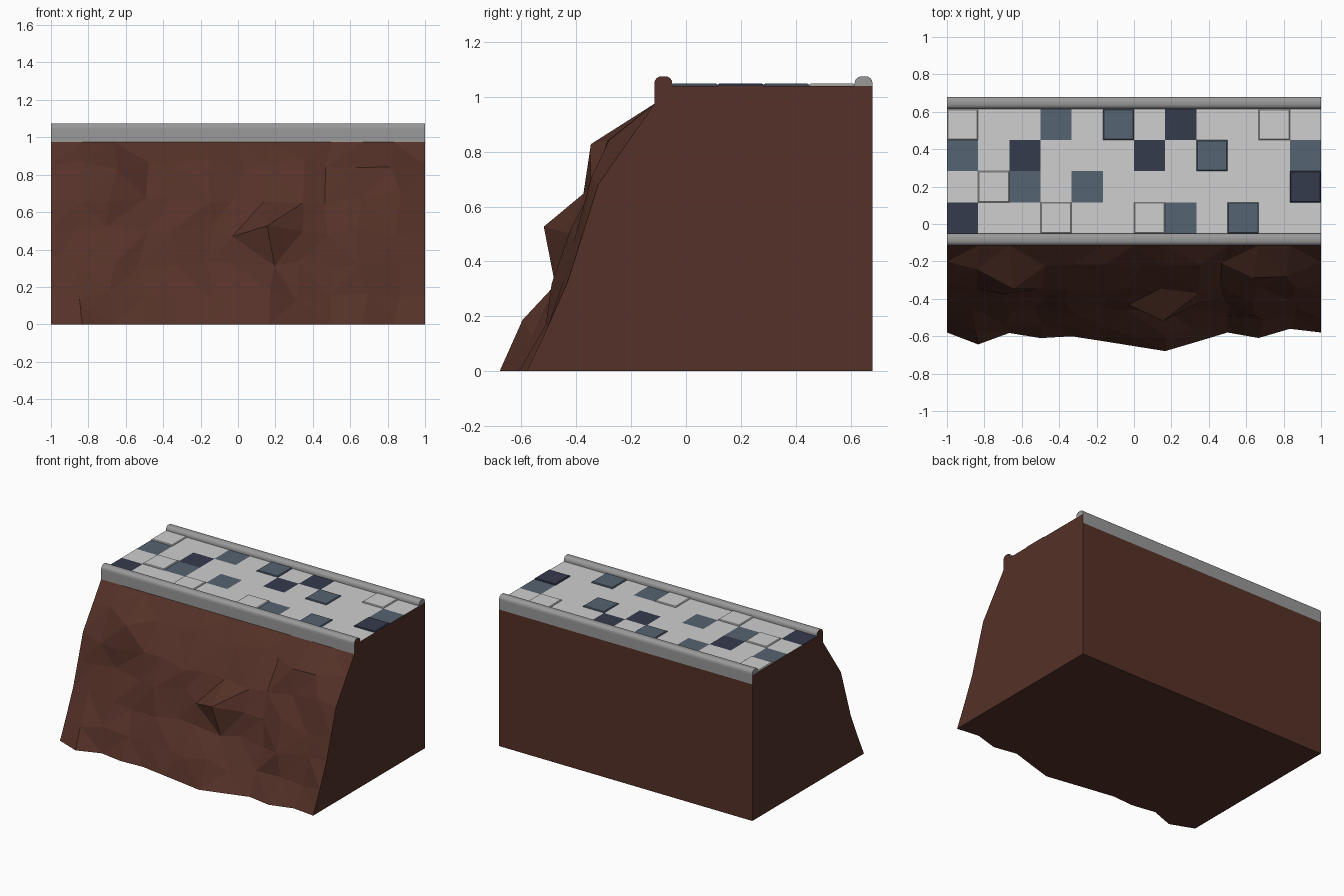
import bpy, bmesh, math, random

random.seed(7)
if "Cube" in bpy.data.objects:
    bpy.data.objects.remove(bpy.data.objects["Cube"], do_unlink=True)


def material(name, rgb):
    m = bpy.data.materials.new(name)
    m.use_nodes = True
    m.diffuse_color = (*rgb, 1)
    m.node_tree.nodes["Principled BSDF"].inputs["Base Color"].default_value = (*rgb, 1)
    return m


EARTH, STONE, PALE, SLATE, NAVY = range(5)
MATS = [material("brown earth", (0.09, 0.031, 0.021)),
        material("grey kerb stone", (0.32, 0.32, 0.32)),
        material("pale paving", (0.62, 0.62, 0.62)),
        material("slate blue paving", (0.09, 0.125, 0.165)),
        material("navy paving", (0.036, 0.043, 0.075))]


def finish(name, bm):
    bmesh.ops.recalc_face_normals(bm, faces=bm.faces)
    mesh = bpy.data.meshes.new(name)
    bm.to_mesh(mesh)
    bm.free()
    for m in MATS:
        mesh.materials.append(m)
    ob = bpy.data.objects.new(name, mesh)
    bpy.context.collection.objects.link(ob)
    return ob


def lerp_table(table, x):
    for (x0, y0), (x1, y1) in zip(table, table[1:]):
        if x <= x1:
            return y0 + (y1 - y0) * (x - x0) / (x1 - x0)
    return table[-1][1]


FRONT, BACK, TOP, LIP, KERB = -0.115, 0.68, 1.04, 0.975, 0.065
COLS, TILE = 12, 1 / 6
ROW0 = FRONT + KERB

# Paving pattern, front row first: capitals are raised slabs
PATTERN = ["n..P..Ps.S..",
           ".Ps.s......N",
           "s.n...n.S..s",
           "P..s.S.n..P."]
TONE = {".": PALE, "p": PALE, "s": SLATE, "n": NAVY}

# Cliff slope, foot outline and rocky outcrops (x, z, depth, radius)
SLOPE = [(0, -0.575), (0.33, -0.43), (0.68, -0.32), (LIP, FRONT)]
FOOT = [(-1, -0.58), (-0.83, -0.645), (-0.66, -0.58), (-0.5, -0.61), (-0.33, -0.6),
        (0.17, -0.68), (0.5, -0.58), (0.67, -0.61), (0.83, -0.56), (1, -0.58)]
LUMPS = [(-0.7, 0.85, 0.11, 0.16), (0.75, 0.86, 0.1, 0.14), (0.18, 0.5, 0.11, 0.12),
         (0.72, 0.32, 0.05, 0.12), (0.08, 0.2, 0.04, 0.14), (-0.33, 0.62, 0.04, 0.15),
         (0.27, 0.34, -0.05, 0.1)]
LEVELS = [0, 0.16, 0.33, 0.5, 0.68, 0.85, LIP]


def cliff_point(x, z, edge):
    if z == LIP:
        return x, FRONT, z
    if z == 0:
        return x, lerp_table(FOOT, x), z
    if edge:
        return x, lerp_table(SLOPE, z), z
    px, pz = x + random.uniform(-0.04, 0.04), z + random.uniform(-0.035, 0.035)
    y = lerp_table(SLOPE, pz) - random.uniform(-0.005, 0.045)
    for lx, lz, depth, radius in LUMPS:
        y -= depth * math.exp(-((x - lx) ** 2 + (z - lz) ** 2) / radius ** 2)
    # The foot outline carries on into the lowest rocks
    y += (lerp_table(FOOT, px) + 0.6) * max(0, 1 - pz / 0.4)
    return px, y, pz


# Embankment: cross-sections joined along x
bm = bmesh.new()
rings = []
for c in range(COLS + 1):
    x = -1 + c * TILE
    pts = [cliff_point(x, z, c in (0, COLS)) for z in LEVELS]
    pts += [(x, FRONT, TOP)]
    pts += [(x, ROW0 + r * (BACK - KERB - ROW0) / 4, TOP) for r in range(5)]
    pts += [(x, BACK, TOP), (x, BACK, LIP), (x, BACK, 0)]
    rings.append([bm.verts.new(p) for p in pts])
n, lip = len(rings[0]), len(LEVELS) - 1
rocks = []
for c, (a, b) in enumerate(zip(rings, rings[1:])):
    for s in range(n):
        t = (s + 1) % n
        f = bm.faces.new((a[s], b[s], b[t], a[t]))
        row = s - lip - 2
        if s < lip:
            rocks.append(f)
        elif 0 <= row < 4:
            f.material_index = TONE[PATTERN[row][c].lower()]
        elif s < n - 2:
            f.material_index = STONE
bm.faces.new(rings[0])
bm.faces.new(rings[-1])
bmesh.ops.triangulate(bm, faces=rocks, quad_method="SHORT_EDGE")
finish("embankment", bm)


# Rounded kerb caps along both long sides
def kerb(name, y0, end_mat):
    r, h = 0.025, 0.035
    prof = [(y0, TOP)]
    for cy, start in ((y0 + r, 180), (y0 + KERB - r, 90)):
        for k in range(5):
            a = math.radians(start - k * 22.5)
            prof.append((cy + r * math.cos(a), TOP + h - r + r * math.sin(a)))
    prof.append((y0 + KERB, TOP))
    bm = bmesh.new()
    left, right = [[bm.verts.new((x, y, z)) for y, z in prof] for x in (-1, 1)]
    for i in range(len(prof) - 1):
        f = bm.faces.new((left[i], left[i + 1], right[i + 1], right[i]))
        f.material_index = STONE
    for end in (left, right):
        bm.faces.new(end).material_index = end_mat
    ob = finish(name, bm)
    bpy.ops.object.select_all(action="DESELECT")
    ob.select_set(True)
    bpy.context.view_layer.objects.active = ob
    bpy.ops.object.shade_smooth_by_angle(angle=math.radians(30))


kerb("front_kerb", FRONT, EARTH)
kerb("back_kerb", BACK - KERB, STONE)

# Raised paving slabs with chamfered rims
bm = bmesh.new()
depth = (BACK - KERB - ROW0) / 4
for r, line in enumerate(PATTERN):
    for c, key in enumerate(line):
        if not key.isupper():
            continue
        cx, cy = -1 + (c + 0.5) * TILE, ROW0 + (r + 0.5) * depth
        loops = []
        for z, shrink in ((TOP, 0), (TOP + 0.004, 0), (TOP + 0.008, 0.005)):
            w, d = TILE / 2 - shrink, depth / 2 - shrink
            loops.append([bm.verts.new((cx + i * w, cy + j * d, z))
                          for i, j in ((-1, -1), (1, -1), (1, 1), (-1, 1))])
        faces = [bm.faces.new(loops[-1])]
        for lo, hi in zip(loops, loops[1:]):
            for i in range(4):
                k = (i + 1) % 4
                faces.append(bm.faces.new((lo[i], lo[k], hi[k], hi[i])))
        for f in faces:
            f.material_index = TONE[key.lower()]
finish("raised_slabs", bm)
